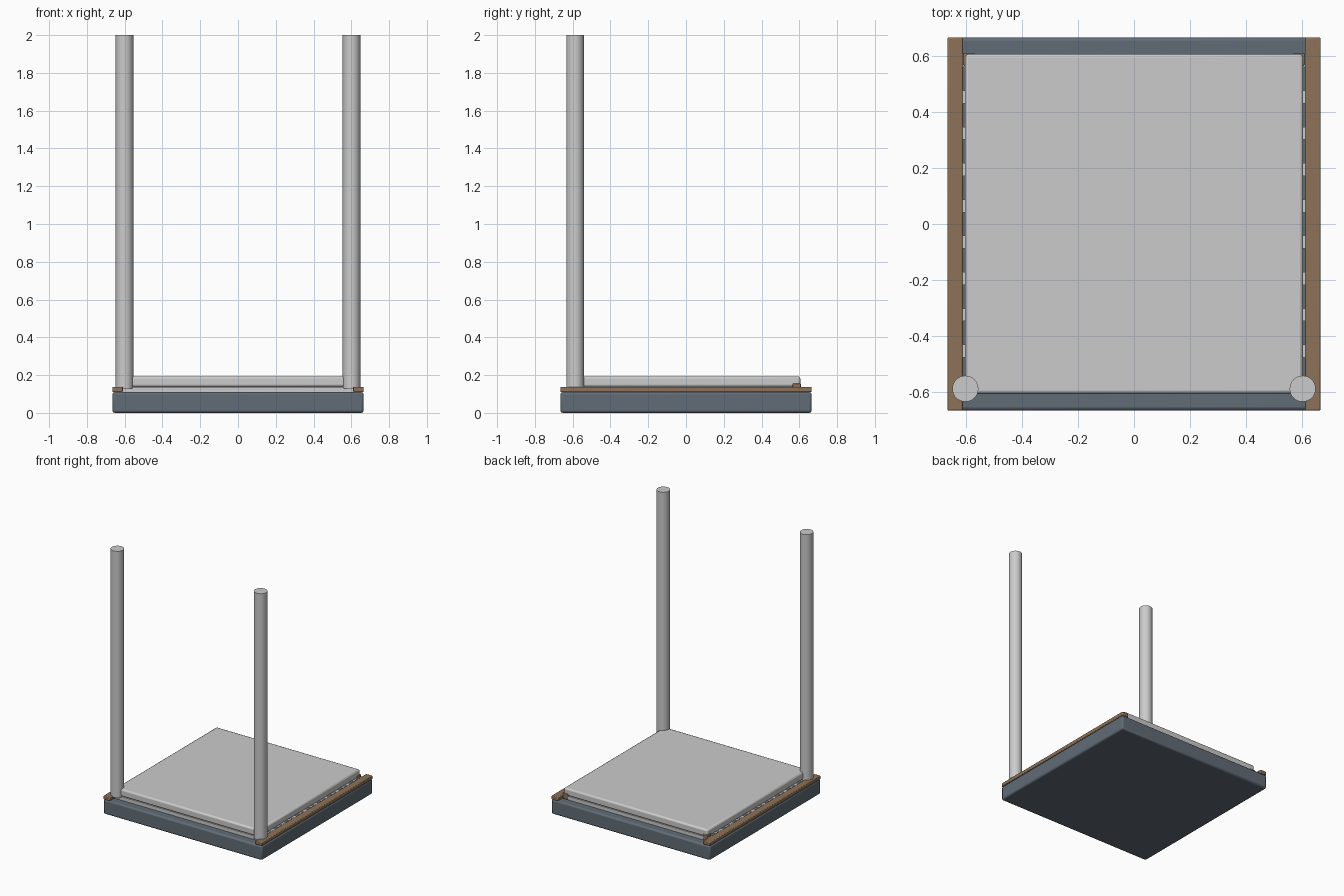
import bpy

if "Cube" in bpy.data.objects:
    bpy.data.objects.remove(bpy.data.objects["Cube"])

def material(name, rgb):
    m = bpy.data.materials.new(name)
    m.diffuse_color = (*rgb, 1)
    m.use_nodes = True
    m.node_tree.nodes["Principled BSDF"].inputs["Base Color"].default_value = m.diffuse_color
    return m

STEEL = material("dark_steel", (0.12, 0.15, 0.18))
BROWN = material("brown", (0.27, 0.17, 0.10))

def box(name, lo, hi, mat=None, bevel=0.0, segments=2):
    bpy.ops.mesh.primitive_cube_add(size=1, location=[(a + b) / 2 for a, b in zip(lo, hi)])
    o = bpy.context.object
    o.name = name
    o.scale = [b - a for a, b in zip(lo, hi)]
    bpy.ops.object.transform_apply(location=False, rotation=False, scale=True)
    if mat:
        o.data.materials.append(mat)
    if bevel:
        b = o.modifiers.new("bevel", 'BEVEL')
        b.width = bevel
        b.segments = segments
        bpy.ops.object.shade_smooth_by_angle()
    return o

# Base slab and the plate above it
box("base", (-0.665, -0.665, 0), (0.665, 0.665, 0.11), STEEL, 0.012)
box("top_plate", (-0.603, -0.605, 0.137), (0.603, 0.605, 0.193), None, 0.012)

# Slats between the side rails
for i in range(10):
    y = -0.582 + i * 1.164 / 9
    box(f"slat_{i + 1}", (-0.612, y - 0.023, 0.11), (0.612, y + 0.023, 0.137))

for side, s in (("left", -1), ("right", 1)):
    # Side rail
    x0, x1 = sorted((s * 0.61, s * 0.665))
    box(f"{side}_rail", (x0, -0.665, 0.11), (x1, 0.665, 0.138), BROWN, 0.005)
    # Rear corner stop
    x0, x1 = sorted((s * 0.565, s * 0.608))
    box(f"{side}_rear_stop", (x0, 0.565, 0.11), (x1, 0.608, 0.155), BROWN, 0.004)
    # Front post
    bpy.ops.mesh.primitive_cylinder_add(vertices=32, radius=0.0465, depth=1.87,
                                        location=(s * 0.601, -0.587, 1.065))
    bpy.context.object.name = f"{side}_post"
    bpy.ops.object.shade_smooth_by_angle()
